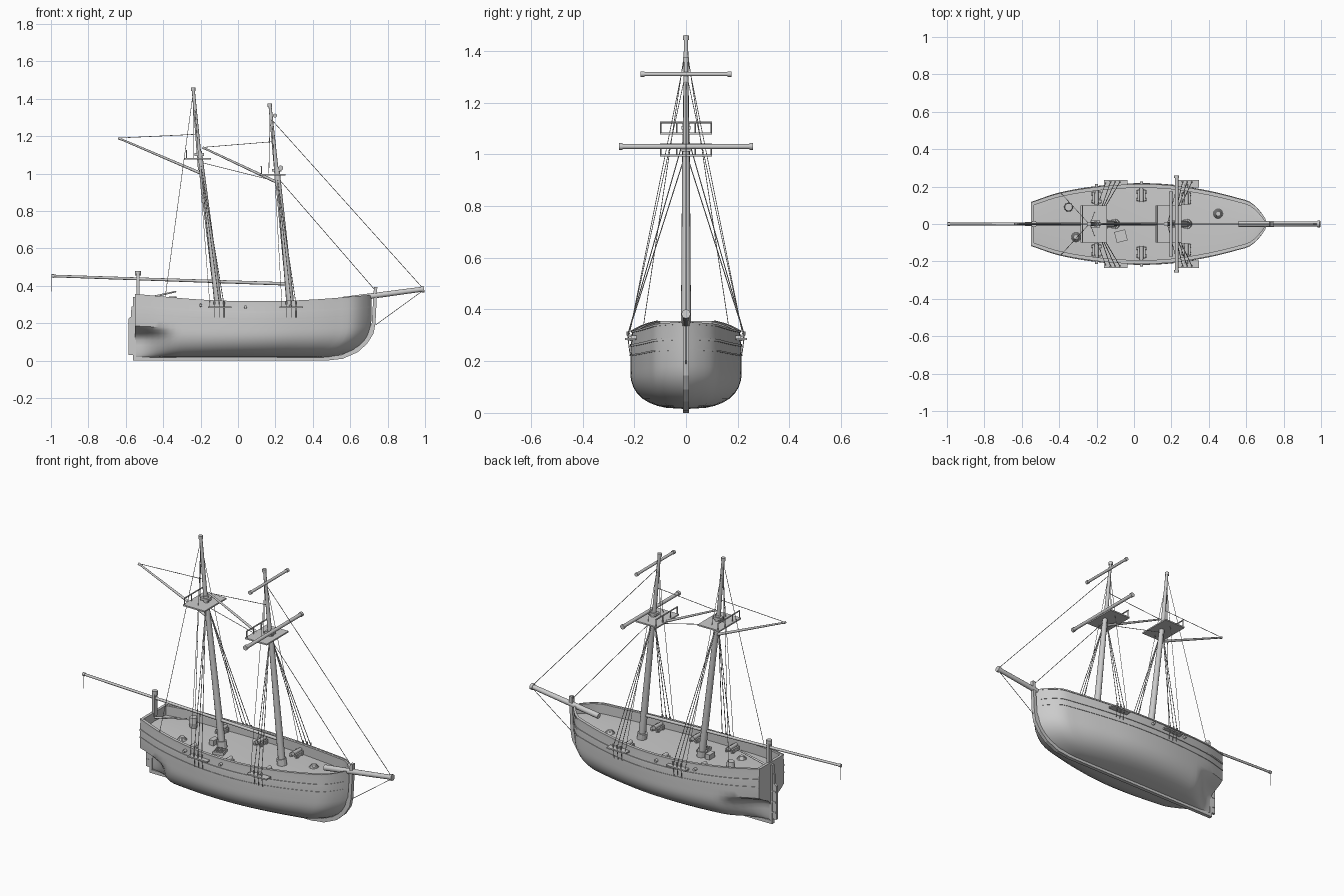
import bpy, bmesh, math
from mathutils import Vector, Matrix

cube = bpy.data.objects.get("Cube")
if cube:
    bpy.data.objects.remove(cube, do_unlink=True)

GREY = (0.6, 0.6, 0.6, 1)
mat = bpy.data.materials.new("plain_grey")
mat.use_nodes = True
mat.diffuse_color = GREY
mat.node_tree.nodes["Principled BSDF"].inputs["Base Color"].default_value = GREY


def finish(name, bm, smooth=False):
    bmesh.ops.recalc_face_normals(bm, faces=bm.faces)
    me = bpy.data.meshes.new(name)
    bm.to_mesh(me)
    bm.free()
    me.materials.append(mat)
    ob = bpy.data.objects.new(name, me)
    bpy.context.collection.objects.link(ob)
    if smooth:
        bpy.ops.object.select_all(action='DESELECT')
        ob.select_set(True)
        bpy.context.view_layer.objects.active = ob
        bpy.ops.object.shade_smooth_by_angle(angle=math.radians(35))
    return ob


def rod(bm, a, b, r1, r2=None, n=12):
    a, b = Vector(a), Vector(b)
    d = b - a
    m = Matrix.Translation((a + b) / 2) @ d.to_track_quat('Z', 'Y').to_matrix().to_4x4()
    bmesh.ops.create_cone(bm, cap_ends=True, segments=n, radius1=r1,
                          radius2=r1 if r2 is None else r2, depth=d.length, matrix=m)


def box(bm, c, size, turn=0):
    m = Matrix.Translation(c) @ Matrix.Rotation(turn, 4, 'Z') @ Matrix.Diagonal((*size, 1))
    bmesh.ops.create_cube(bm, size=1, matrix=m)


def slab(bm, outline, thick):
    """Side outline in x and z, extruded across the centreline."""
    f = bm.faces.new([bm.verts.new((x, -thick / 2, z)) for x, z in outline])
    ext = bmesh.ops.extrude_face_region(bm, geom=[f])
    new = [v for v in ext['geom'] if isinstance(v, bmesh.types.BMVert)]
    bmesh.ops.translate(bm, verts=new, vec=(0, thick, 0))


def single(name, func, *args, smooth=False, **kw):
    bm = bmesh.new()
    func(bm, *args, **kw)
    return finish(name, bm, smooth)


def curve(pts, x):
    """Smooth interpolation through the given points."""
    def slope(i):
        a, b = pts[max(i - 1, 0)], pts[min(i + 1, len(pts) - 1)]
        return (b[1] - a[1]) / (b[0] - a[0])
    x = min(max(x, pts[0][0]), pts[-1][0])
    i = next(k for k in range(len(pts) - 1) if x <= pts[k + 1][0])
    (x0, y0), (x1, y1) = pts[i], pts[i + 1]
    h = x1 - x0
    t = (x - x0) / h
    return ((1 + 2 * t) * (1 - t) ** 2 * y0 + t * (1 - t) ** 2 * h * slope(i)
            + t * t * (3 - 2 * t) * y1 + t * t * (t - 1) * h * slope(i + 1))


# Hull lines
STERN, BOW, BOTTOM = -0.55, 0.715, 0.015
BEAM = [(-.55, .115), (-.4, .165), (-.2, .2), (0, .215), (.2, .208), (.4, .175),
        (.55, .138), (.63, .11), (.69, .045), (.715, .002)]
SHEER = [(-.55, .355), (-.2, .325), (.1, .316), (.4, .325), (.715, .35)]
STEM = [(0, .47), (.05, .55), (.15, .63), (.3, .685), (.5, .71), (1, .715)]


def smooth_step(a, b, x):
    t = min(max((x - a) / (b - a), 0), 1)
    return t * t * (3 - 2 * t)


def hull_point(u, t, out=0.0):
    x = STERN + u * (curve(STEM, t) - STERN)
    full = (1 - (1 - min(t / .5, 1)) ** 2.5) ** .4 * (1 - .03 * smooth_step(.7, 1, t))
    tuck = .08 + .92 * smooth_step(.3, .52, t)
    k = smooth_step(STERN, -.32, x)
    y = curve(BEAM, STERN + u * (BOW - STERN)) * full * (tuck + (1 - tuck) * k)
    z = BOTTOM + t * (curve(SHEER, x) - BOTTOM)
    return Vector((x, max(y, .001) + out, z))


LEVELS = [0, .015, .04, .08, .13, .2, .28, .35, .4, .45, .5, .6, .7, .8, .9, 1]
US = [i / 40 for i in range(39)] + [.965, .98, .99, 1]


def deck_z(x):
    return curve(SHEER, x) - .055


# Hull shell with bulwark and deck in one loft, mirrored
bm = bmesh.new()
rows = []
for u in US:
    sec = [hull_point(u, t) for t in LEVELS]
    top = sec[-1]
    inner = max(top.y - .016, 0)
    sec += [Vector((top.x, inner, top.z)), Vector((top.x, inner, deck_z(top.x))),
            Vector((top.x, 0, deck_z(top.x) + .006))]
    rows.append([[bm.verts.new((p.x, s * p.y, p.z)) for p in sec] for s in (1, -1)])
for r0, r1 in zip(rows, rows[1:]):
    for a, b in zip(r0, r1):
        for j in range(len(a) - 1):
            bm.faces.new((a[j], b[j], b[j + 1], a[j + 1]))
bmesh.ops.remove_doubles(bm, verts=bm.verts, dist=.0005)
finish("hull", bm, True)

# Transom closing the stern
bm = bmesh.new()
half = [hull_point(0, t) for t in LEVELS]
ring = half + [Vector((p.x, -p.y, p.z)) for p in reversed(half)]
face = bm.faces.new([bm.verts.new(p) for p in ring])
ext = bmesh.ops.extrude_face_region(bm, geom=[face])
bmesh.ops.translate(bm, vec=(.016, 0, 0),
                    verts=[v for v in ext['geom'] if isinstance(v, bmesh.types.BMVert)])
finish("transom", bm)


# Wales and cap rail, strips following the hull
def strip(name, t0, t1, out):
    bm = bmesh.new()
    for s in (1, -1):
        prev = None
        for u in US[:-1]:
            quad = [hull_point(u, t, o) for t, o in
                    ((t0, -.004), (t0, out), (t1, out), (t1, -.004))]
            vs = [bm.verts.new((p.x, s * p.y, p.z)) for p in quad]
            if prev:
                for j in range(4):
                    k = (j + 1) % 4
                    bm.faces.new((prev[j], vs[j], vs[k], prev[k]))
            prev = vs
    finish(name, bm, True)


strip("upper_wale", .8, .83, .004)
strip("lower_wale", .68, .7, .003)
strip("cap_rail", .98, 1.005, .004)

# Keel, stem, sternpost and rudder
single("keel", box, (-.035, 0, .01), (1.05, .022, .02))
single("stem", slab, [(.47, 0), (.56, .01), (.64, .045), (.69, .09), (.725, .145), (.735, .2),
                      (.745, .395), (.727, .395), (.715, .2), (.68, .12), (.62, .06),
                      (.55, .03), (.47, .02)], .022)
single("sternpost", box, (-.553, 0, .17), (.016, .02, .34))
single("rudder", slab, [(-.586, .03), (-.56, .03), (-.56, .29), (-.57, .29),
                        (-.572, .235), (-.586, .225)], .014)
bm = bmesh.new()
for z in (.07, .13, .19):
    box(bm, (-.568, 0, z), (.03, .02, .008))
finish("rudder_straps", bm)
single("tiller", rod, (-.55, 0, .32), (-.33, 0, .37), .006, .004)

# Masts with platforms, caps and rails
MASTS = {"main": ((-.1, 0, .26), (-.207, 0, 1.12), (-.24, 0, 1.46), -.215, 1.08, -.275),
         "fore": ((.285, 0, .26), (.207, 0, 1.035), (.17, 0, 1.375), .185, .995, .125)}
for name, (foot, joint, tip, px, pz, rail_x) in MASTS.items():
    single(name + "_lower_mast", rod, foot, joint, .02, .014, smooth=True)
    heel = Vector(joint) - Vector((-.006, 0, .1))
    single(name + "_topmast", rod, heel, tip, .013, .008, smooth=True)
    single(name + "_truck", rod, Vector(tip) - Vector((0, 0, .018)), tip, .012)
    single(name + "_mast_collar", rod, foot, Vector(foot) + Vector((-.006, 0, .045)), .027)
    single(name + "_platform", box, (px, 0, pz), (.14, .2, .008))
    single(name + "_mast_cap", box, (joint[0], 0, joint[2] - .018), (.05, .035, .014))
    bm = bmesh.new()
    for y in (-.098, -.035, .035, .098):
        rod(bm, (rail_x, y, pz), (rail_x, y, pz + .043), .003, n=6)
    rod(bm, (rail_x, -.1, pz + .043), (rail_x, .1, pz + .043), .004, n=6)
    finish(name + "_platform_rail", bm)

# Spars, each with a band at the ends
SPARS = {"lower_yard": ((.228, -.26, 1.03), (.228, .26, 1.03), .01, .01),
         "upper_yard": ((.198, -.175, 1.31), (.198, .175, 1.31), .008, .008),
         "bowsprit": ((.56, 0, .325), (.995, 0, .383), .016, .013),
         "boom": ((.27, 0, .41), (-.998, 0, .453), .009, .007),
         "main_gaff": ((-.195, 0, 1.0), (-.64, 0, 1.19), .008, .005),
         "fore_gaff": ((.215, 0, .95), (-.19, 0, 1.14), .008, .005)}
for name, (a, b, r1, r2) in SPARS.items():
    bm = bmesh.new()
    rod(bm, a, b, r1, r2)
    a, b = Vector(a), Vector(b)
    d = (b - a).normalized() * .015
    rod(bm, b - d, b, r2 * 1.35)
    if "yard" in name:
        rod(bm, a, a + d, r1 * 1.35)
    finish(name, bm, True)

# Boom crutch on the stern rail
bm = bmesh.new()
box(bm, (-.535, 0, .4), (.016, .03, .13))
rod(bm, (-.535, 0, .455), (-.535, 0, .48), .016)
finish("boom_crutch", bm)

# Rigging: centreline lines, then shrouds with channels on both sides
bm = bmesh.new()
for x0, z0, x1, z1 in [(-.64, 1.19, -.22, 1.21), (-.19, 1.14, .18, 1.17), (-.2, 1.06, .2, .96),
                       (-.24, 1.43, -.24, 1.08), (.172, 1.35, .165, 1), (.178, 1.29, .99, .385),
                       (.21, .98, .73, .38), (.99, .375, .735, .19), (-.995, .453, -.995, .37)]:
    rod(bm, (x0, 0, z0), (x1, 0, z1), .0018, n=5)
for s in (1, -1):
    rod(bm, (-.24, 0, 1.43), (-.39, s * .165, .335), .0015, n=5)
    for foot, head, hz, top, tz in ((-.1, -.2, 1.05, -.235, 1.4), (.285, .21, .97, .178, 1.32)):
        for dx in (-.025, 0, .025):
            low = (foot + dx, s * .226, .3)
            rod(bm, low, (head, s * .012, hz), .002, n=5)
            rod(bm, (foot + dx, s * .217, .23), low, .002, n=5)
            rod(bm, low, (foot + dx, s * .225, .315), .005, n=8)
        rod(bm, (foot - .05, s * .222, .29), (top, 0, tz), .0014, n=5)
finish("rigging", bm)
bm = bmesh.new()
for s in (1, -1):
    for x in (-.098, .285):
        box(bm, (x, s * .215, .286), (.125, .04, .008))
finish("shroud_channels", bm)

# Guns along both sides
for x, y in ((-.2, .14), (.04, .152), (.28, .138)):
    for s, side in ((1, "left"), (-1, "right")):
        z = deck_z(x)
        bm = bmesh.new()
        for dx in (-.018, .018):
            box(bm, (x + dx, s * y, z + .014), (.009, .065, .02))
            for dy in (-.02, .02):
                rod(bm, (x + dx - .008, s * y + dy, z + .009),
                    (x + dx + .008, s * y + dy, z + .009), .008, n=8)
        box(bm, (x, s * y, z + .012), (.036, .05, .008))
        rod(bm, (x, s * (y - .035), z + .026), (x, s * (y + .075), z + .026), .012, .008)
        finish(side + "_gun", bm)

# Deck fittings
bm = bmesh.new()
hatch = Vector((-.07, -.065, deck_z(-.07)))
box(bm, hatch + Vector((0, 0, .008)), (.06, .06, .02), .25)
for i in (-2, -1, 0, 1, 2):
    off = Matrix.Rotation(.25, 3, 'Z') @ Vector((i * .011, 0, .02))
    box(bm, hatch + off, (.005, .054, .004), .25)
finish("deck_hatch", bm)
z = deck_z(-.35)
bm = bmesh.new()
rod(bm, (-.35, .09, z), (-.35, .09, z + .03), .02, .024, 16)
rod(bm, (-.35, .09, z + .03), (-.35, .09, z + .06), .024, .02, 16)
finish("barrel", bm, True)
for x, y in ((-.31, -.07), (.45, .055)):
    bm = bmesh.new()
    for i in range(3):
        z = deck_z(x) + .004 + i * .006
        rod(bm, (x, y, z), (x, y, z + .006), .026 - i * .005, .023 - i * .005, 16)
    finish("rope_coil", bm)
single("mast_bitts", box, (-.155, 0, deck_z(-.15) + .02), (.03, .05, .03))
